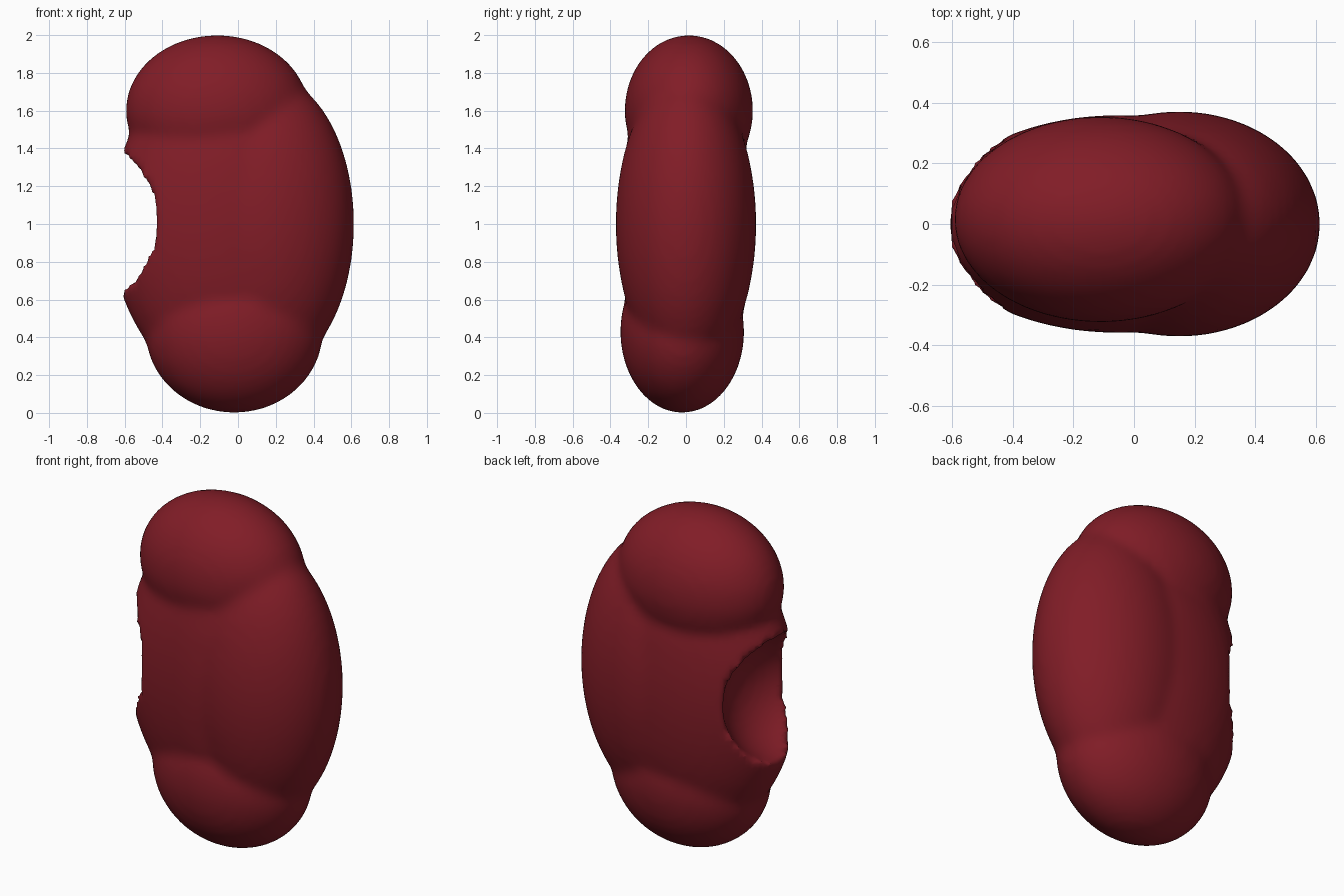
import bpy, bmesh
from mathutils import Matrix, Vector

if "Cube" in bpy.data.objects:
    bpy.data.objects.remove(bpy.data.objects["Cube"])


def ellipsoids(name, parts):
    """One mesh holding several ellipsoids given as (centre, radii)."""
    bm = bmesh.new()
    for centre, radii in parts:
        m = Matrix.Translation(centre) @ Matrix.Diagonal((*radii, 1))
        bmesh.ops.create_uvsphere(bm, u_segments=64, v_segments=32, radius=1, matrix=m)
    me = bpy.data.meshes.new(name)
    bm.to_mesh(me)
    bm.free()
    ob = bpy.data.objects.new(name, me)
    bpy.context.collection.objects.link(ob)
    return ob


def remesh(ob, size):
    mod = ob.modifiers.new("fuse", 'REMESH')
    mod.mode = 'VOXEL'
    mod.voxel_size = size
    mod.use_smooth_shade = True


# Kidney body: overlapping lobes fused into one surface
kidney = ellipsoids("kidney", [
    ((-0.05, 0, 1.0), (0.625, 0.36, 0.87)),      # main lobe
    ((0.15, 0, 1.0), (0.465, 0.372, 0.79)),      # outer bulge
    ((-0.11, 0.015, 1.6), (0.485, 0.34, 0.4)),   # upper pole
    ((-0.02, -0.02, 0.43), (0.47, 0.328, 0.43)), # lower pole
])

# Hollow on the inner side
hollow = ellipsoids("hollow_cutter", [((-0.69, 0, 1.01), (0.375, 0.375, 0.375))])
hollow.hide_render = True
hollow.hide_set(True)

remesh(kidney, 0.03)
cut = kidney.modifiers.new("hollow", 'BOOLEAN')
cut.operation = 'DIFFERENCE'
cut.solver = 'EXACT'
cut.object = hollow
remesh(kidney, 0.025)
soft = kidney.modifiers.new("soften", 'SMOOTH')
soft.factor = 0.5
soft.iterations = 2

# Dark red surface
mat = bpy.data.materials.new("dark_red")
mat.diffuse_color = (0.22, 0.012, 0.02, 1)
mat.use_nodes = True
mat.node_tree.nodes["Principled BSDF"].inputs["Base Color"].default_value = mat.diffuse_color
kidney.data.materials.append(mat)
